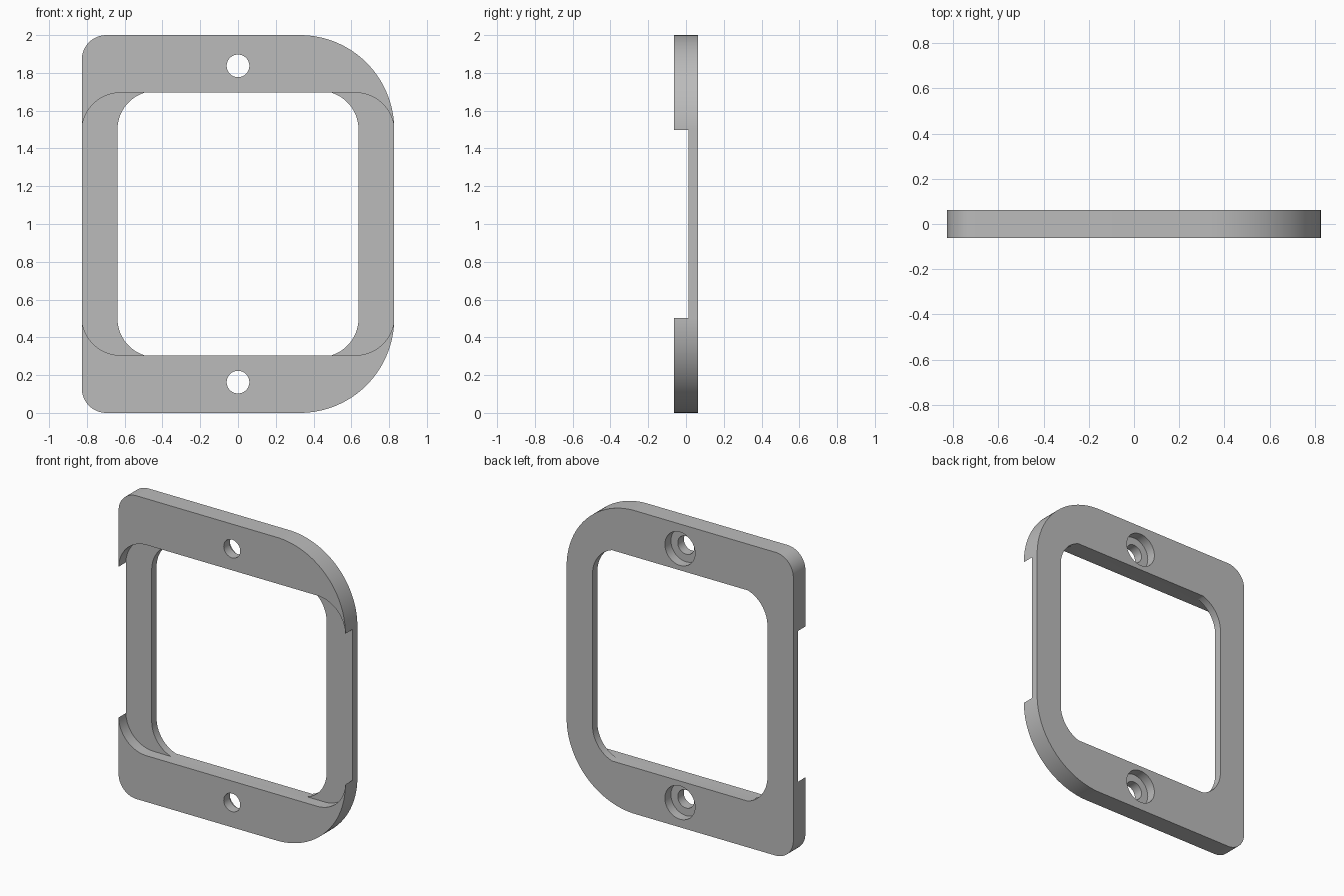
import bpy
import bmesh
from math import sin, cos, asin, radians, tau

cube = bpy.data.objects.get("Cube")
if cube:
    bpy.data.objects.remove(cube, do_unlink=True)

grey = bpy.data.materials.new("plain grey")
grey.use_nodes = True
colour = (0.5, 0.5, 0.5, 1)
grey.diffuse_color = colour
grey.node_tree.nodes["Principled BSDF"].inputs["Base Color"].default_value = colour

FRONT, BACK, STEP = -0.063, 0.063, 0.012
MID = 1.0            # height of the mirror plane
OPENING = 0.695      # half height of the opening


def arc(cx, cz, r, start, end, steps=24):
    """Points on an arc in the XZ plane, angles in radians."""
    return [(cx + r * cos(start + (end - start) * i / steps),
             cz + r * sin(start + (end - start) * i / steps)) for i in range(steps + 1)]


def mirrored(upper):
    """Close an upper half outline with its mirror image below."""
    return [(x, MID + z) for x, z in upper] + [(x, MID - z) for x, z in reversed(upper)]


def prism(name, outline, y0, y1):
    """Extrude an XZ outline from y0 to y1."""
    bm = bmesh.new()
    face = bm.faces.new([bm.verts.new((x, y0, z)) for x, z in outline])
    new = bmesh.ops.extrude_face_region(bm, geom=[face])["geom"]
    bmesh.ops.translate(bm, vec=(0, y1 - y0, 0),
                        verts=[v for v in new if isinstance(v, bmesh.types.BMVert)])
    bmesh.ops.recalc_face_normals(bm, faces=bm.faces)
    mesh = bpy.data.meshes.new(name)
    bm.to_mesh(mesh)
    bm.free()
    mesh.materials.append(grey)
    obj = bpy.data.objects.new(name, mesh)
    bpy.context.collection.objects.link(obj)
    return obj


# Plate: large corners on one side, small ones on the other
quarter = radians(90)
plate = prism("frame_plate", mirrored(
    arc(0.327, 0.5, 0.5, 0, quarter, 48)
    + arc(-0.697, 0.87, 0.13, quarter, 2 * quarter)), FRONT, BACK)

# Central opening, its corner arcs clipped by the straight top and bottom
clip = asin((OPENING - 0.5) / 0.205)
opening = prism("opening_cutter", mirrored(
    arc(0.433, 0.5, 0.205, 0, clip)
    + arc(-0.433, 0.5, 0.205, 2 * quarter - clip, 2 * quarter)), -0.2, 0.2)

# Front recess running across the full width, with rounded corners
blunt = radians(2)
recess = prism("recess_cutter", mirrored(
    [(0.95, 0.497)]
    + arc(0.622, OPENING - 0.205, 0.205, blunt, quarter)
    + arc(-0.622, OPENING - 0.205, 0.205, quarter, 2 * quarter - blunt)
    + [(-0.95, 0.497)]), -0.2, STEP)

# Screw holes with counterbores at the back
cutters = [opening, recess]
for side, z in (("upper", MID + 0.837), ("lower", MID - 0.837)):
    cutters.append(prism(side + "_hole_cutter", arc(0, z, 0.06, 0, tau, 48)[:-1], -0.2, 0.2))
    cutters.append(prism(side + "_counterbore_cutter", arc(0, z, 0.11, 0, tau, 64)[:-1], 0.0, 0.2))

bpy.ops.object.select_all(action="DESELECT")
bpy.context.view_layer.objects.active = plate
plate.select_set(True)
for cutter in cutters:
    cut = plate.modifiers.new(cutter.name, "BOOLEAN")
    cut.operation = "DIFFERENCE"
    cut.solver = "EXACT"
    cut.object = cutter
    bpy.ops.object.modifier_apply(modifier=cut.name)
    bpy.data.objects.remove(cutter, do_unlink=True)

bpy.ops.object.shade_smooth_by_angle(angle=radians(25))
